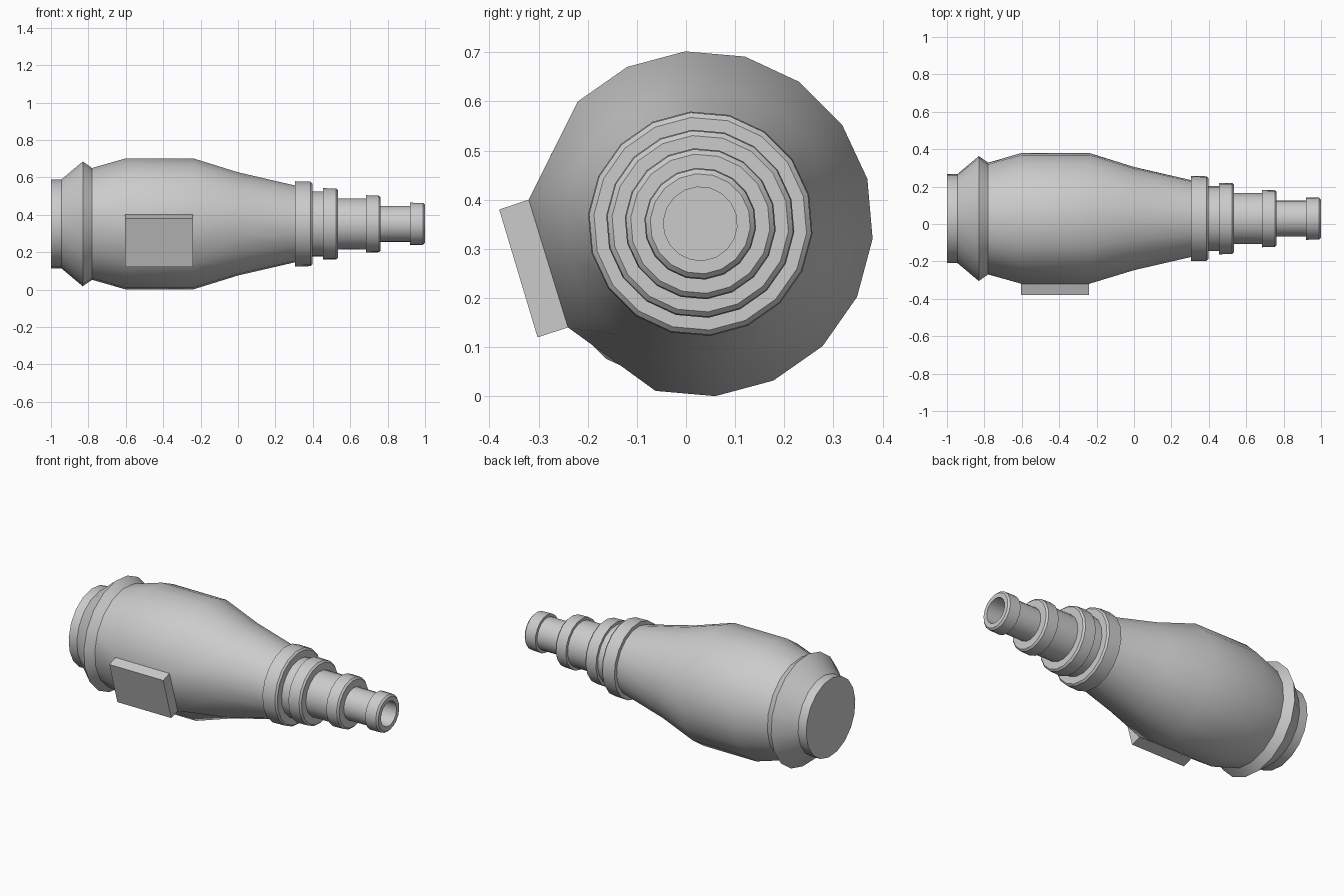
import bpy, bmesh, math

if "Cube" in bpy.data.objects:
    bpy.data.objects.remove(bpy.data.objects["Cube"])

CY, CZ, SIDES = 0.029, 0.351, 18
PAD_TOP, PAD_LOW = (-0.32, 0.40), (-0.24, 0.14)


def finish(name, bm, smooth=True):
    bmesh.ops.remove_doubles(bm, verts=bm.verts, dist=1e-5)
    bmesh.ops.recalc_face_normals(bm, faces=bm.faces)
    me = bpy.data.meshes.new(name)
    bm.to_mesh(me)
    bm.free()
    ob = bpy.data.objects.new(name, me)
    bpy.context.collection.objects.link(ob)
    if smooth:
        bpy.ops.object.select_all(action='DESELECT')
        ob.select_set(True)
        bpy.context.view_layer.objects.active = ob
        bpy.ops.object.shade_smooth_by_angle(angle=math.radians(30))
    return ob


def lathe(name, profile, dented=()):
    """Closed turned part along x from (x, radius) points.
    Rings listed in dented are flattened against the side pad."""
    bm = bmesh.new()
    rings = []
    for i, (x, r) in enumerate(profile):
        ring = []
        for k in range(SIDES):
            deg = (15 + 20 * k) % 360
            a = math.radians(deg)
            y, z = CY + r * math.cos(a), CZ + r * math.sin(a)
            if i in dented and deg in (155, 175):
                y, z = PAD_TOP
            elif i in dented and deg in (195, 215, 235):
                y, z = PAD_LOW
            ring.append(bm.verts.new((x, y, z)))
        rings.append(ring)
    for a, b in zip(rings, rings[1:]):
        for k in range(SIDES):
            j = (k + 1) % SIDES
            bm.faces.new((a[k], a[j], b[j], b[k]))
    bm.faces.new(rings[0])
    bm.faces.new(rings[-1])
    return finish(name, bm)


# Bulging main body with its rear collar
lathe("main_body", [
    (-1.0, 0.238), (-0.945, 0.238), (-0.83, 0.335), (-0.78, 0.30),
    (-0.60, 0.352), (-0.24, 0.352), (0.0, 0.277), (0.31, 0.205)],
    dented=(4, 5))


# Stepped nozzle: each step is a raised band followed by a thinner neck
def band(x0, x1, r, c=0.01):
    return [(x0, r), (x1 - c, r - 0.002), (x1, r - 0.012)]


nozzle = [(0.305, 0.19)]
nozzle += band(0.305, 0.397, 0.229)
nozzle += [(0.397, 0.175), (0.455, 0.175)]
nozzle += band(0.455, 0.535, 0.192)
nozzle += [(0.535, 0.137), (0.685, 0.137)]
nozzle += band(0.685, 0.763, 0.154)
nozzle += [(0.763, 0.097), (0.92, 0.097)]
nozzle += band(0.92, 1.0, 0.114)
nozzle += [(1.0, 0.075), (0.80, 0.075)]
lathe("stepped_nozzle", nozzle)

# Tilted rectangular pad on the front side
bm = bmesh.new()
section = [PAD_TOP, PAD_LOW, (-0.302, 0.12), (-0.38, 0.38)]
a, b = ([bm.verts.new((x, y, z)) for y, z in section] for x in (-0.605, -0.24))
for k in range(4):
    j = (k + 1) % 4
    bm.faces.new((a[k], a[j], b[j], b[k]))
bm.faces.new(a)
bm.faces.new(b)
finish("side_pad", bm, smooth=False)
